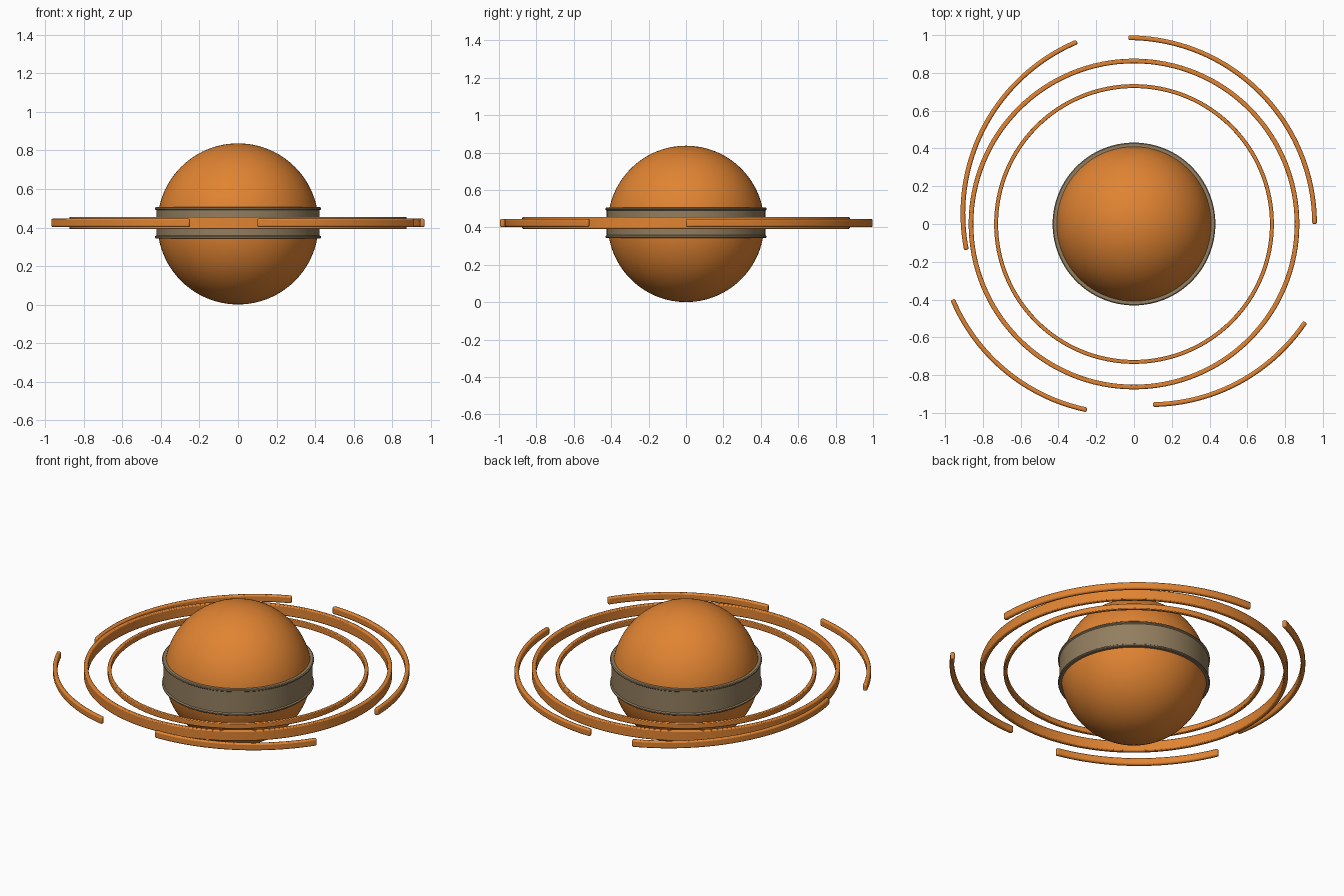
import bpy, bmesh, math

if "Cube" in bpy.data.objects:
    bpy.data.objects.remove(bpy.data.objects["Cube"])

MID = 0.424  # height of the ring plane


def material(name, rgb):
    m = bpy.data.materials.new(name)
    m.diffuse_color = (*rgb, 1)
    m.use_nodes = True
    m.node_tree.nodes["Principled BSDF"].inputs["Base Color"].default_value = m.diffuse_color
    return m


ORANGE = material("orange", (0.75, 0.23, 0.032))
TAUPE = material("taupe", (0.29, 0.21, 0.115))


def sweep(name, profile, mat, centre=(0, 0), start=0, end=360, steps=128, bevel=0):
    """Turn a closed (radius, z) profile around a vertical axis, fully or partly."""
    full = end - start >= 360
    bm = bmesh.new()
    rows = []
    for i in range(steps if full else steps + 1):
        a = math.radians(start + (end - start) * i / steps)
        rows.append([bm.verts.new((centre[0] + r * math.cos(a),
                                   centre[1] + r * math.sin(a), z)) for r, z in profile])
    n = len(profile)
    for i in range(steps):
        p, q = rows[i], rows[(i + 1) % len(rows)]
        for j in range(n):
            k = (j + 1) % n
            bm.faces.new((p[j], q[j], q[k], p[k]))
    if not full:
        bm.faces.new(rows[0])
        bm.faces.new(rows[-1][::-1])
    bmesh.ops.recalc_face_normals(bm, faces=bm.faces)
    mesh = bpy.data.meshes.new(name)
    bm.to_mesh(mesh)
    bm.free()
    mesh.materials.append(mat)
    ob = bpy.data.objects.new(name, mesh)
    bpy.context.collection.objects.link(ob)
    if bevel:
        b = ob.modifiers.new("soft_edges", 'BEVEL')
        b.width, b.segments, b.limit_method = bevel, 2, 'ANGLE'
        b.angle_limit = math.radians(40)
    smooth(ob)
    return ob


def smooth(ob):
    bpy.ops.object.select_all(action='DESELECT')
    bpy.context.view_layer.objects.active = ob
    ob.select_set(True)
    bpy.ops.object.shade_smooth_by_angle(angle=math.radians(35))


def bar(r, width, height):
    """Rectangular cross-section centred on the ring plane."""
    w, h = width / 2, height / 2
    return [(r - w, MID - h), (r + w, MID - h), (r + w, MID + h), (r - w, MID + h)]


# Planet globe
bpy.ops.mesh.primitive_uv_sphere_add(segments=96, ring_count=48, radius=0.418,
                                     location=(0, 0, 0.419))
globe = bpy.context.object
globe.name = "globe"
globe.data.materials.append(ORANGE)
smooth(globe)

# Equator band with a raised lip along both edges
sweep("equator_band", [(0.405, 0.343), (0.426, 0.343), (0.431, 0.347), (0.431, 0.354),
                       (0.424, 0.359), (0.424, 0.490), (0.431, 0.495), (0.431, 0.502),
                       (0.426, 0.506), (0.405, 0.506)], TAUPE)

# Two full rings
sweep("inner_ring", bar(0.730, 0.021, 0.034), ORANGE, bevel=0.004)
sweep("middle_ring", bar(0.863, 0.025, 0.064), ORANGE, bevel=0.006)

# Four broken outer arcs, each slightly off centre
arcs = [((-0.03, 0.0), 0, 90), ((0.08, 0.055), 112.8, 191.2),
        ((-0.051, -0.018), 202.8, 258.4), ((0.088, 0.03), 270.7, 326.1)]
for i, (centre, a0, a1) in enumerate(arcs):
    sweep(f"outer_arc_{i + 1}", bar(0.986, 0.025, 0.044), ORANGE,
          centre, a0, a1, steps=40, bevel=0.008)
